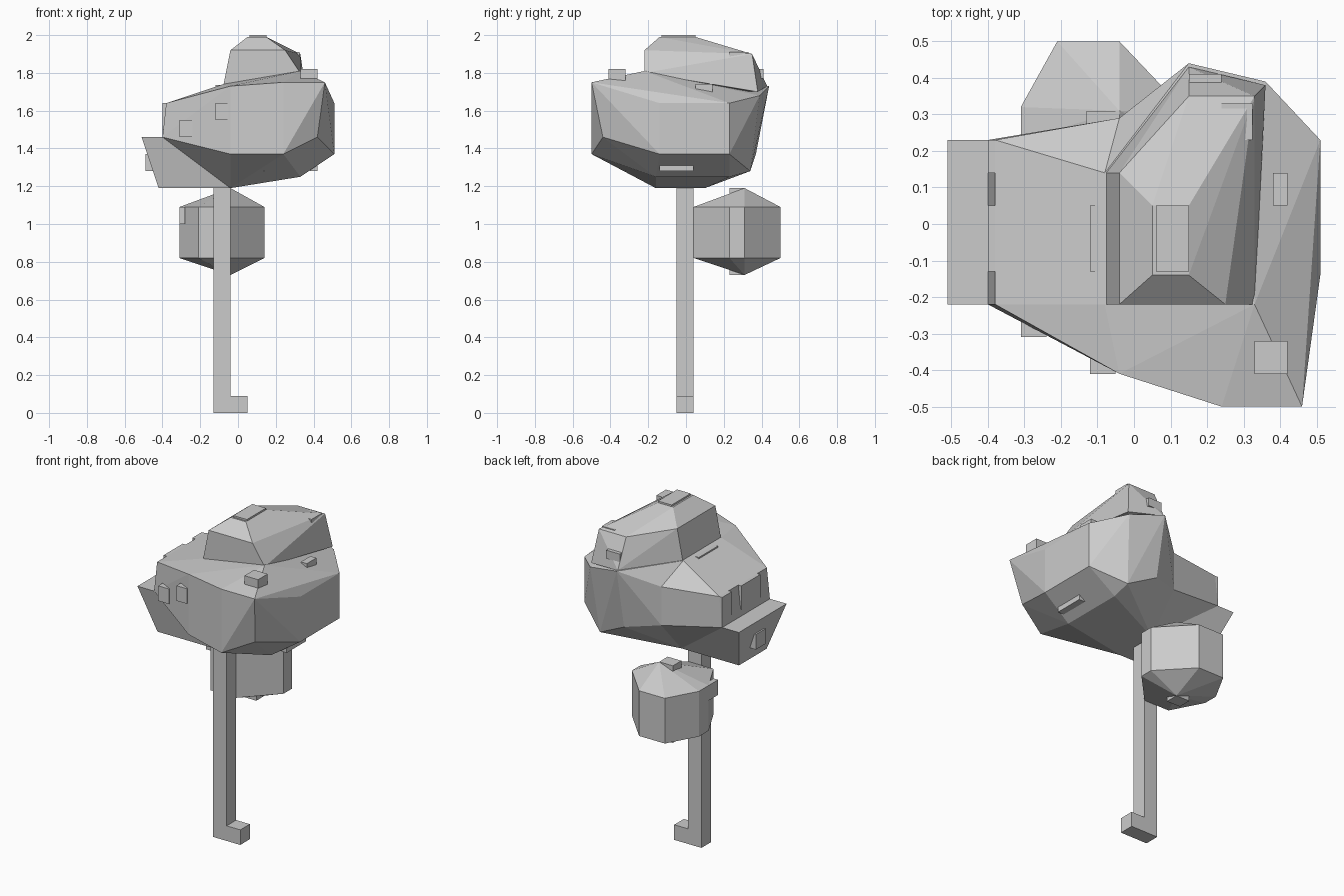
import bpy, bmesh
from mathutils import Vector

if "Cube" in bpy.data.objects:
    bpy.data.objects.remove(bpy.data.objects["Cube"], do_unlink=True)

# One plain grey for everything
GREY = (0.6, 0.6, 0.6, 1.0)
grey = bpy.data.materials.new("plain grey")
grey.use_nodes = True
grey.diffuse_color = GREY
shader = next(n for n in grey.node_tree.nodes if n.type == "BSDF_PRINCIPLED")
shader.inputs["Base Color"].default_value = GREY


def finish_object(name, bm):
    bmesh.ops.recalc_face_normals(bm, faces=bm.faces)
    mesh = bpy.data.meshes.new(name)
    bm.to_mesh(mesh)
    bm.free()
    mesh.materials.append(grey)
    obj = bpy.data.objects.new(name, mesh)
    bpy.context.collection.objects.link(obj)
    return obj


def make_hull(name, points):
    """Faceted convex lump around a few corner points."""
    bm = bmesh.new()
    for point in points:
        bm.verts.new(point)
    result = bmesh.ops.convex_hull(bm, input=bm.verts[:])
    spare = {e for e in result["geom_interior"] + result["geom_unused"]
             if isinstance(e, bmesh.types.BMVert)}
    bmesh.ops.delete(bm, geom=list(spare), context="VERTS")
    bmesh.ops.dissolve_limit(bm, angle_limit=0.03, verts=bm.verts[:], edges=bm.edges[:])
    return finish_object(name, bm)


def make_box(name, low, high):
    """Box between two opposite corners."""
    low, high = Vector(low), Vector(high)
    bm = bmesh.new()
    bmesh.ops.create_cube(bm, size=1)
    for vert in bm.verts:
        vert.co = (low + high) / 2 + Vector(a * b for a, b in zip(vert.co, high - low))
    return finish_object(name, bm)


def column(x, y, *heights):
    return [(x, y, z) for z in heights]


# Trunk and its root
make_box("trunk", (-.13, -.05, 0), (-.04, .04, 1.25))
make_box("root", (-.05, -.05, 0), (.05, .04, .09))

# Main canopy, in two lobes that share a cross-section
section = (column(-.04, -.41, 1.37, 1.73) + column(-.04, .29, 1.4, 1.63)
           + column(-.04, -.16, 1.19) + column(-.04, .1, 1.19)
           + column(-.08, -.22, 1.74) + column(-.08, .14, 1.74))
body = (column(.24, -.5, 1.37, 1.75) + column(.46, -.5, 1.75)
        + column(.42, -.44, 1.46) + column(.51, -.14, 1.37, 1.64)
        + column(.51, .23, 1.37, 1.64) + column(.36, .39, 1.68)
        + column(.15, .44, 1.73) + column(.33, .34, 1.28)
        + column(.15, .37, 1.37) + column(.33, -.16, 1.25)
        + column(.33, .23, 1.25) + column(.33, -.22, 1.81))
make_hull("canopy_body", section + body)
lobe_end = [(x, y, z) for x, z in ((-.4, 1.46), (-.38, 1.64)) for y in (-.22, .23)]
make_hull("canopy_side_lobe", section + lobe_end)

# Crown on top of the canopy
crown = (column(-.08, -.22, 1.72) + column(-.08, .14, 1.72)
         + column(-.04, -.22, 1.92) + column(-.04, .14, 1.92)
         + column(.25, -.22, 1.92) + column(.33, -.22, 1.8)
         + column(.15, .35, 1.9) + column(.33, .35, 1.9)
         + column(.15, .43, 1.73) + column(.36, .38, 1.7))
cap = [(x, y, 1.99) for x in (.05, .15) for y in (-.14, .05)]
make_hull("crown", crown + cap)
make_box("crown_cap", (.06, -.13, 1.95), (.15, .05, 2))

# Sloping shelf under the side lobe
shelf = [(x, y, 1.46) for x in (-.51, -.38) for y in (-.22, .23)]
shelf += [(x, y, 1.19) for x in (-.42, -.04) for y in (-.16, .1)]
make_hull("shelf", shelf)

# Low hanging leaf cluster behind the trunk
ring = ((-.31, .32), (-.21, .5), (-.04, .5), (.14, .31),
        (.14, .23), (-.04, .04), (-.21, .04), (-.31, .23))
cluster = [p for x, y in ring for p in column(x, y, .82, 1.09)]
make_hull("leaf_cluster", cluster + column(-.04, .31, .73, 1.19))
make_box("cluster_core", (-.13, .23, .73), (-.04, .31, 1.19))
make_box("cluster_chip", (-.31, .14, 1), (-.28, .23, 1.09))

# Small leaf blocks poking out of the surfaces
blocks = {
    "front_corner": ((.33, -.41, 1.7), (.42, -.32, 1.82)),
    "front_low": ((-.31, -.31, 1.46), (-.24, -.22, 1.55)),
    "front_high": ((-.12, -.41, 1.55), (-.05, -.3, 1.64)),
    "front_under": ((.06, -.32, 1.28), (.14, -.2, 1.33)),
    "side_under": ((.38, -.14, 1.28), (.42, .04, 1.31)),
    "side_upper": ((.38, .05, 1.7), (.42, .14, 1.74)),
    "crown_side": ((.28, .05, 1.8), (.325, .23, 1.82)),
    "crown_corner": ((.24, .23, 1.83), (.325, .33, 1.91)),
    "back_upper": ((.15, .35, 1.77), (.24, .41, 1.82)),
    "lobe_top": ((-.12, -.13, 1.68), (-.09, .05, 1.735)),
    "lobe_end": ((-.4, -.13, 1.5), (-.37, .05, 1.64)),
    "lobe_back": ((-.4, .14, 1.46), (-.37, .23, 1.64)),
    "shelf_end": ((-.49, -.05, 1.28), (-.4, .04, 1.37)),
}
for name, (low, high) in blocks.items():
    make_box(name + "_block", low, high)
